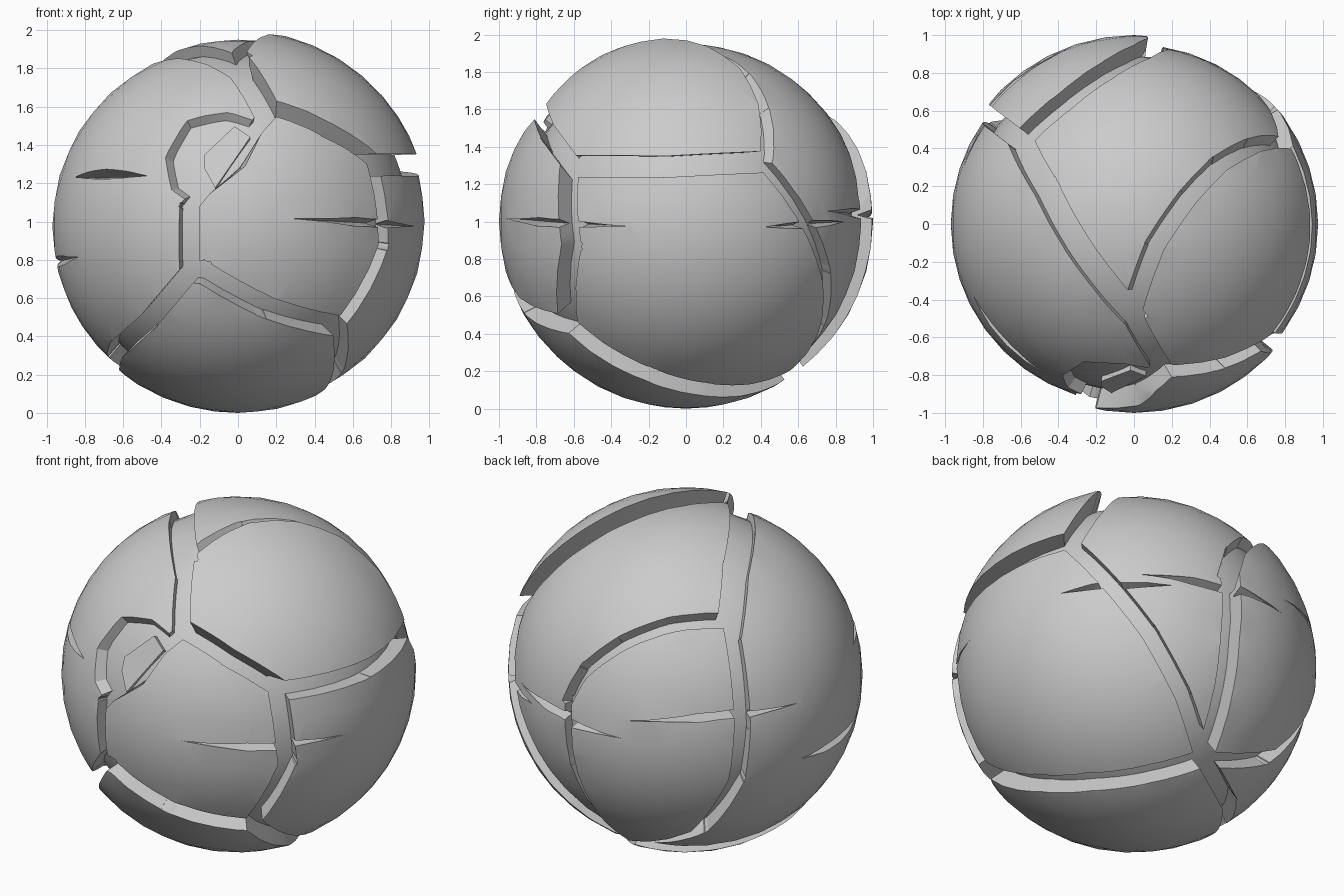
import bpy, bmesh, math
from mathutils import Vector

if "Cube" in bpy.data.objects:
    bpy.data.objects.remove(bpy.data.objects["Cube"])

R0, INNER = 0.97, 0.80

# junctions where grooves meet, as directions from the ball centre
J = {1: (.17, -.79, .59), 2: (0, -.5, .86), 3: (-.25, -.93, -.26), 4: (.71, -.63, .31),
     5: (.54, -.64, -.55), 6: (.83, .42, .33), 7: (-.02, .58, -.81), 8: (.12, .985, .13),
     9: (-.62, .46, .63)}

# grooves: start, end, points between, half width, wall tilt
GROOVES = [
    (1, 2, [], .05, 0),
    (1, 3, [(-.02, -.92, .36), (-.25, -.96, .1)], .05, 0),
    (1, 4, [(.47, -.75, .47)], .05, .3),
    (4, 5, [(.77, -.62, -.13)], .055, 0),
    (3, 5, [(-.18, -.95, -.27), (.15, -.88, -.45)], .06, 0),
    (4, 6, [(.95, -.1, .31)], .055, -.3),
    (2, 6, [(.13, -.12, .98), (.3, .13, .94), (.47, .31, .82), (.65, .41, .63)], .05, .5),
    (2, 9, [(-.3, -.13, .95), (-.48, .2, .85)], .065, 0),
    (9, 8, [(-.38, .68, .63), (-.16, .84, .52), (.03, .93, .33)], .05, -.4),
    (8, 7, [(.1, .95, -.26), (.05, .83, -.55)], .045, 0),
    (9, 7, [(-.79, .59, .1), (-.76, .6, -.23), (-.5, .6, -.63)], .045, 0),
    (6, 7, [(.74, .67, 0), (.54, .78, -.3), (.27, .76, -.6)], .05, 0),
    (5, 7, [(.52, -.2, -.83), (.40, .1, -.91), (.2, .37, -.9)], .05, 0),
    (3, 7, [(-.47, -.71, -.52), (-.64, -.36, -.67), (-.66, -.05, -.75), (-.42, .33, -.85)], .05, 0),
]

# thin surface slits: two tips and half width
SLITS = [((.18, -.98, .02), (.93, -.2, -.03), .028), ((.9, .42, -.03), (.45, .89, .0), .03),
         ((.62, .78, .06), (-.25, .96, .02), .035), ((-.22, .95, .12), (-.96, .2, .17), .03),
         ((-.95, .24, -.19), (-.86, -.48, -.17), .04), ((-.88, -.39, .27), (-.48, -.84, .28), .04)]

# plate name: direction of its middle, finished radius, shift
PLATES = {"front_plate": ((.25, -.95, 0), 1.0, (0, 0, 0)),
          "upper_right_plate": ((.5, -.15, .8), 1.0, (0, 0, 0)),
          "right_plate": ((.85, 0, -.35), .975, (0, 0, 0)),
          "back_plate": ((.2, .75, .6), .95, (0, 0, 0)),
          "left_plate": ((-.85, -.45, .2), .95, (-.02, 0, -.025)),
          "back_left_plate": ((-.45, .85, -.2), 1.0, (0, 0, 0)),
          "bottom_plate": ((.0, -.35, -.9), 1.0, (0, 0, 0))}


def unit(p):
    return Vector(p).normalized()


def new_object(name, bm, fix_normals=True):
    if fix_normals:
        bmesh.ops.recalc_face_normals(bm, faces=bm.faces)
    me = bpy.data.meshes.new(name)
    bm.to_mesh(me)
    bm.free()
    ob = bpy.data.objects.new(name, me)
    bpy.context.collection.objects.link(ob)
    return ob


def finish(ob):
    # lift on to the ground and smooth, keeping broken edges sharp
    ob.location.z = 1
    bpy.ops.object.select_all(action='DESELECT')
    ob.select_set(True)
    bpy.context.view_layer.objects.active = ob
    bpy.ops.object.shade_smooth_by_angle(angle=math.radians(28))


def loft(bm, low, high):
    # closed solid between two matching rings
    a, b = [bm.verts.new(p) for p in low], [bm.verts.new(p) for p in high]
    n = len(a)
    bm.faces.new(a[::-1])
    bm.faces.new(b)
    for i in range(n):
        bm.faces.new((a[i], a[(i + 1) % n], b[(i + 1) % n], b[i]))


def front_dirs(points):
    # front-view x, z positions projected on to the ball
    return [Vector((x, -math.sqrt(1 - x * x - (z - 1) ** 2), z - 1)) for x, z in points]


# cutter for grooves, crater and slits
cut = bmesh.new()
for s, e, mids, h, tilt in GROOVES:
    pts = [unit(p) for p in [J[s], *mids, J[e]]]
    for p, q in zip(pts, pts[1:]):
        t, n = (q - p).normalized() * h * .6, p.cross(q).normalized()
        a, b, side = p - t, q + t, n * h
        rings = []
        for r in (.7, 1.4):
            lean = n * tilt * (r - .93)
            rings.append([a * r - side + lean, b * r - side + lean, b * r + side + lean, a * r + side + lean])
        loft(cut, *rings)
crater = front_dirs([(-.2, 1.13), (.02, 1.3), (.14, 1.55), (-.05, 1.61), (-.25, 1.57), (-.36, 1.38), (-.33, 1.22)])
pit = sum(crater, Vector()) / len(crater)
loft(cut, [pit * .7 + (p - pit) * .3 for p in crater], [pit * 1.15 + (p - pit) * 1.6 for p in crater])
for a, b, w in SLITS:
    a, b = unit(a), unit(b)
    m, side = (a + b).normalized(), a.cross(b).normalized() * w
    tips = [cut.verts.new(p * .965) for p in (a, b)]
    ring = [cut.verts.new(p) for p in (m * 1.15, m + side, m * .89, m - side)]
    for tip in tips:
        for i in range(4):
            cut.faces.new((tip, ring[i], ring[(i + 1) % 4]))
cutter = new_object("groove_cutter", cut)
cutter.hide_render = True

# hollow shell, split by the cutter
sb = bmesh.new()
bmesh.ops.create_icosphere(sb, subdivisions=3, radius=INNER)
bmesh.ops.reverse_faces(sb, faces=sb.faces)
bmesh.ops.create_icosphere(sb, subdivisions=4, radius=R0)
shell = new_object("shell", sb, False)
mod = shell.modifiers.new("split", 'BOOLEAN')
mod.operation, mod.object, mod.solver, mod.use_self = 'DIFFERENCE', cutter, 'EXACT', True
ev = shell.evaluated_get(bpy.context.evaluated_depsgraph_get())
whole = bmesh.new()
whole.from_mesh(ev.to_mesh())
ev.to_mesh_clear()
bpy.data.objects.remove(shell)
bpy.data.objects.remove(cutter)

# each loose island becomes a plate pushed to its own radius
todo = set(whole.verts)
while todo:
    stack = [todo.pop()]
    island = set(stack)
    while stack:
        for ed in stack.pop().link_edges:
            for v in ed.verts:
                if v in todo:
                    todo.discard(v)
                    island.add(v)
                    stack.append(v)
    if len(island) < 30:
        continue
    mid = sum((v.co for v in island), Vector()) / len(island)
    name = max(PLATES, key=lambda k: unit(PLATES[k][0]).dot(mid))
    _, radius, shift = PLATES[name]
    pb = bmesh.new()
    vm = {v: pb.verts.new(v.co * radius / R0 + Vector(shift)) for v in island}
    for f in {f for v in island for f in v.link_faces}:
        pb.faces.new([vm[v] for v in f.verts])
    finish(new_object(name, pb))
whole.free()

# inner ball that forms the groove floors
cb = bmesh.new()
bmesh.ops.create_icosphere(cb, subdivisions=4, radius=.89)
finish(new_object("core", cb))

# loose shard lying in the crater
chip = front_dirs([(-.19, 1.38), (-.02, 1.54), (.07, 1.48), (-.13, 1.19), (-.19, 1.3)])
hb = bmesh.new()
loft(hb, [p * .84 for p in chip], [p * .92 for p in chip])
finish(new_object("crater_shard", hb))
